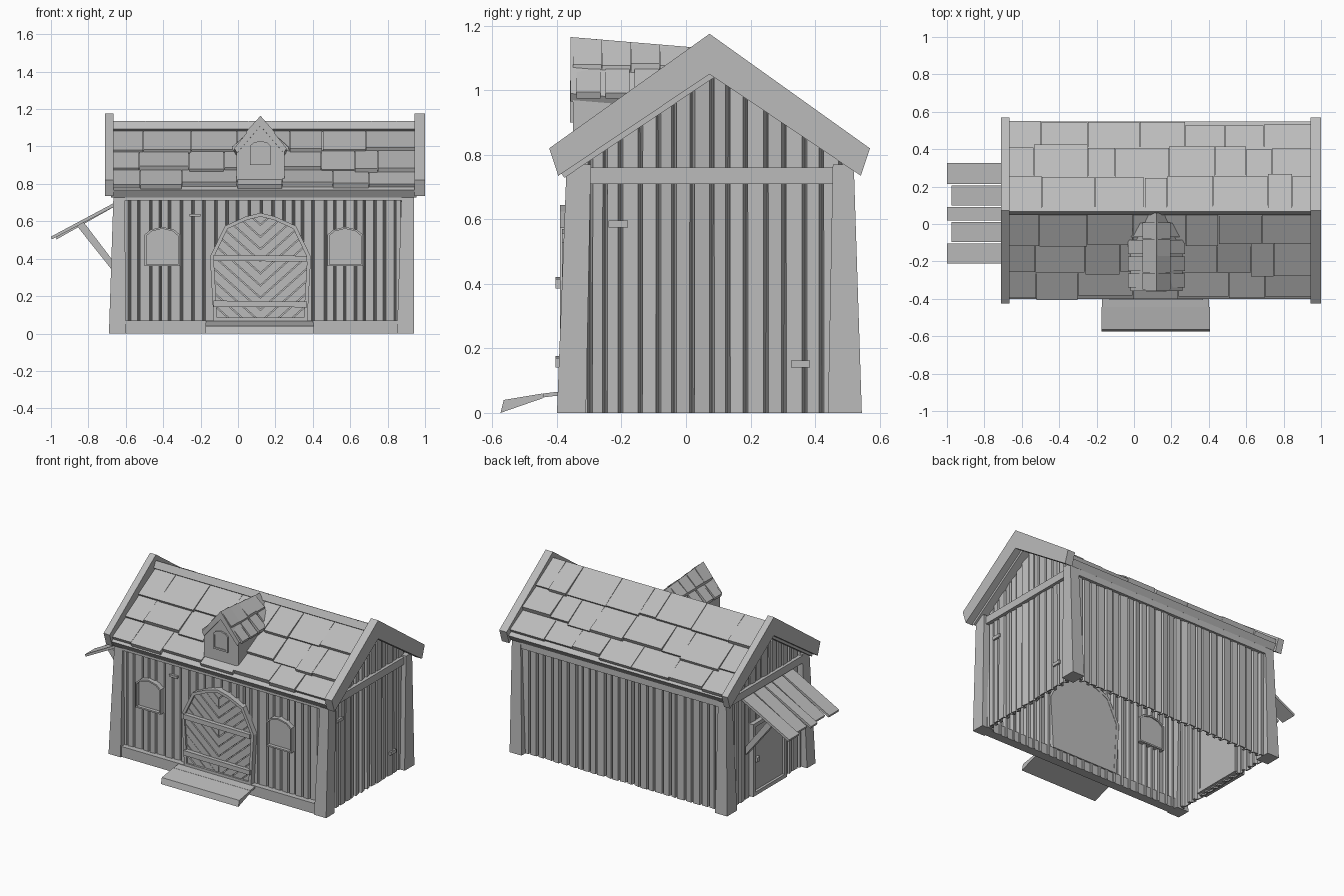
import bpy, bmesh, random
from mathutils import Vector

random.seed(4)
if "Cube" in bpy.data.objects:
    bpy.data.objects.remove(bpy.data.objects["Cube"])

GREY = (0.5, 0.5, 0.5, 1)
grey = bpy.data.materials.new("weathered_grey")
grey.use_nodes = True
grey.diffuse_color = GREY
grey.node_tree.nodes["Principled BSDF"].inputs["Base Color"].default_value = GREY

RIDGE_Y, MID = 0.073, 0.12


def finish(name, bm):
    bmesh.ops.recalc_face_normals(bm, faces=bm.faces)
    mesh = bpy.data.meshes.new(name)
    bm.to_mesh(mesh)
    bm.free()
    mesh.materials.append(grey)
    ob = bpy.data.objects.new(name, mesh)
    bpy.context.collection.objects.link(ob)
    return ob


def add_prism(bm, pts, axis, lo, hi, drop=0.0):
    """Extrude a (x,z) outline along y, or a (y,z) outline along x."""
    def put(p, d):
        return (p[0], d, p[1]) if axis == "y" else (d, p[0], p[1])
    a = [bm.verts.new(put(p, lo)) for p in pts]
    b = [bm.verts.new(put((p[0], p[1] - drop), hi)) for p in pts]
    bm.faces.new(a)
    bm.faces.new(b[::-1])
    for i in range(len(pts)):
        j = (i + 1) % len(pts)
        bm.faces.new((a[i], b[i], b[j], a[j]))


def prism(name, pts, axis, lo, hi, drop=0.0):
    bm = bmesh.new()
    add_prism(bm, pts, axis, lo, hi, drop)
    return finish(name, bm)


def rect(u0, u1, z0, z1):
    return [(u0, z0), (u1, z0), (u1, z1), (u0, z1)]


def ring(name, outer, inner, axis, lo, hi):
    bm = bmesh.new()
    for i in range(len(outer)):
        j = (i + 1) % len(outer)
        add_prism(bm, [outer[i], outer[j], inner[j], inner[i]], axis, lo, hi)
    return finish(name, bm)


def shrink(pts, t):
    us, zs = [p[0] for p in pts], [p[1] for p in pts]
    cu, cz = (min(us) + max(us)) / 2, (min(zs) + max(zs)) / 2
    fu, fz = 1 - 2 * t / (max(us) - min(us)), 1 - 2 * t / (max(zs) - min(zs))
    return [(cu + (u - cu) * fu, cz + (z - cz) * fz) for u, z in pts]


def arch(cx, z0, half, height):
    right = [(1, 0), (1, 0.8), (0.66, 0.93), (0, 1)]
    pts = right + [(-u, v) for u, v in right[2::-1]]
    return [(cx + u * half, z0 + v * height) for u, v in pts]


def clip(poly, region):
    """Keep the part of a polygon inside a convex counter-clockwise region."""
    for k in range(len(region)):
        a, b = Vector(region[k]), Vector(region[(k + 1) % len(region)])
        dist = lambda p: (b.x - a.x) * (p[1] - a.y) - (b.y - a.y) * (p[0] - a.x)
        out = []
        for i in range(len(poly)):
            p, q = poly[i - 1], poly[i]
            dp, dq = dist(p), dist(q)
            if dp * dq < 0:
                out.append(tuple(Vector(p).lerp(Vector(q), dp / (dp - dq))))
            if dq >= 0:
                out.append(q)
        poly = out
        if len(poly) < 3:
            return []
    return poly


def board_wall(name, u0, u1, place, top):
    """Slightly twisted upright boards with recessed gaps, as one folded sheet."""
    prof, u = [], u0
    while u < u1 - 0.03:
        w = random.uniform(0.025, 0.045)
        near, far = random.uniform(0, 0.008), random.uniform(0, 0.012)
        prof += [(u, near), (u + w, far), (u + w + 0.008, 0.028), (u + w + 0.016, 0.028)]
        u += w + 0.021
    bm = bmesh.new()
    cols = []
    for u, d in prof:
        x, y = place(min(u, u1), d)
        cols.append([bm.verts.new((x, y, z)) for z in (0, top(u))])
    for (a, b), (c, d) in zip(cols, cols[1:]):
        bm.faces.new((a, c, d, b))
    ob = finish(name, bm)
    mod = ob.modifiers.new("thickness", "SOLIDIFY")
    mod.thickness, mod.offset = 0.01, 0


# Walls
gable = lambda y: 1.07 - 0.7 * abs(y - RIDGE_Y)
level = lambda u: 0.77
board_wall("front_wall", -0.62, 0.88, lambda u, d: (u, -0.355 + d), level)
board_wall("back_wall", -0.62, 0.88, lambda u, d: (u, 0.505 - d), level)
board_wall("right_wall", -0.34, 0.49, lambda u, d: (-0.645 + d, u), gable)
board_wall("left_wall", -0.34, 0.49, lambda u, d: (0.905 - d, u), gable)

# Tapered corner posts
for side, xb, xt in (("right", (-0.69, -0.6), (-0.665, -0.605)), ("left", (0.85, 0.94), (0.875, 0.94))):
    for end, yb, yt in (("front", (-0.4, -0.31), (-0.37, -0.295)), ("back", (0.44, 0.545), (0.455, 0.52))):
        bm = bmesh.new()
        add_prism(bm, rect(*xb, 0, 0.77), "y", *yb)
        for v in bm.verts:
            if v.co.z > 0.5:
                v.co.x = xt[xb.index(min(xb, key=lambda q: abs(q - v.co.x)))]
                v.co.y = yt[yb.index(min(yb, key=lambda q: abs(q - v.co.y)))]
        finish(f"{end}_{side}_post", bm)

# Beams
prism("front_sill", rect(-0.62, 0.87, 0, 0.07), "y", -0.39, -0.33)
prism("front_top_beam", rect(-0.65, 0.89, 0.71, 0.76), "y", -0.37, -0.33)
prism("back_top_beam", rect(-0.65, 0.89, 0.71, 0.76), "y", 0.48, 0.52)
prism("left_gable_beam", rect(-0.35, 0.5, 0.71, 0.76), "x", 0.87, 0.925)
prism("right_gable_beam", rect(-0.35, 0.5, 0.71, 0.76), "x", -0.665, -0.61)

# Roof slabs with rows of uneven shingles; the back slope stands above the front one
for name, s, top, slope, start in (("front", -1, 1.085, 0.67, 0.0), ("back", 1, 1.13, 0.72, -0.005)):
    def at(h, dz):
        return (RIDGE_Y + s * h, top - slope * h + dz)
    prism(name + "_roof_slab", [at(start, 0), at(0.475, 0), at(0.45, -0.055), at(start - 0.02, -0.055)],
          "x", -0.68, 0.955)
    bm = bmesh.new()
    for h0, h1 in ((start + 0.005, 0.18), (0.165, 0.34), (0.325, 0.465)):
        x = -0.67
        while x < 0.95:
            end = x + random.uniform(0.12, 0.3)
            end = 0.95 if end > 0.87 else end
            low, t = h1 + random.uniform(-0.012, 0.015), random.uniform(0.018, 0.036)
            add_prism(bm, [at(h0, 0.006), at(low, t), at(low - 0.015, -0.012), at(h0, -0.02)], "x", x, end - 0.003)
            x = end
    finish(name + "_shingles", bm)

# Gable trim boards
half = [(0.497, 0.82), (0.469, 0.735)]
trim = ([(RIDGE_Y, 1.175)] + [(RIDGE_Y - h, z) for h, z in half] + [(RIDGE_Y, 1.05)]
        + [(RIDGE_Y + h, z) for h, z in half[::-1]])
prism("right_gable_trim", trim, "x", -0.71, -0.665)
prism("left_gable_trim", trim, "x", 0.945, 1.0)

# Dormer
prism("dormer_body", [(-0.008, 0.81), (0.248, 0.81), (0.248, 0.98), (MID, 1.12), (-0.008, 0.98)],
      "y", -0.35, -0.02)
for name, s in (("right", -1), ("left", 1)):
    flank = lambda a, z: (MID + s * a, z)
    prism(f"dormer_{name}_roof", [flank(0, 1.165), flank(0.14, 0.99), flank(0.125, 0.965), flank(0, 1.11)],
          "y", -0.358, 0.06, 0.035)
    bm = bmesh.new()
    for i, y in enumerate((-0.35, -0.26, -0.17, -0.08)):
        t = random.uniform(0.006, 0.014)
        add_prism(bm, [flank(0.005, 1.158 - i * 0.008), flank(0.075, 1.07 + t), flank(0.075, 1.05), flank(0.01, 1.13)],
                  "y", y, y + 0.088)
        add_prism(bm, [flank(0.06, 1.08), flank(0.152, 0.985 + t), flank(0.145, 0.975), flank(0.06, 1.06)],
                  "y", y + 0.01, y + 0.085)
    finish(f"dormer_{name}_shingles", bm)
pane = arch(MID, 0.9, 0.055, 0.13)
ring("dormer_window_frame", pane, shrink(pane, 0.012), "y", -0.36, -0.34)
prism("dormer_window_pane", shrink(pane, 0.01), "y", -0.354, -0.34)

# Front windows
for name, cx in (("right", -0.405), ("left", 0.573)):
    pane = arch(cx, 0.36, 0.095, 0.21)
    ring(name + "_window_frame", pane, shrink(pane, 0.01), "y", -0.385, -0.315)
    prism(name + "_window_pane", shrink(pane, 0.008), "y", -0.362, -0.322)

# Main door with chevron planks
side = [(0.25, 0.065), (0.27, 0.41), (0.19, 0.575), (0.08, 0.625)]
door = [(MID + a, z) for a, z in side] + [(MID, 0.645)] + [(MID - a, z) for a, z in side[::-1]]
leaf = shrink(door, 0.02)
ring("door_frame", door, leaf, "y", -0.39, -0.32)
prism("door_backing", leaf, "y", -0.365, -0.322)
bm = bmesh.new()
for s in (-1, 1):
    for k in range(-4, 10):
        z = 0.065 * k
        plank = [(MID, z), (MID + s * 0.27, z + 0.24), (MID + s * 0.27, z + 0.298), (MID, z + 0.058)]
        plank = clip(plank, leaf)
        if plank:
            add_prism(bm, plank, "y", -0.375 - random.uniform(0, 0.006), -0.36)
finish("door_planks", bm)
for name, z in (("upper", 0.385), ("lower", 0.14)):
    prism(f"door_{name}_bar", [(-0.13, z + 0.003), (0.37, z), (0.368, z + 0.03), (-0.13, z + 0.036)],
          "y", -0.405, -0.37)

# Entrance ramp
prism("ramp_front_plank", [(-0.575, 0), (-0.48, 0.033), (-0.445, 0.045), (-0.445, 0.06), (-0.565, 0.04)],
      "x", -0.175, 0.405)
prism("ramp_back_plank", [(-0.443, 0.048), (-0.385, 0.055), (-0.385, 0.067), (-0.443, 0.06)], "x", -0.172, 0.402)

# Side door, canopy planks and struts
opening = rect(-0.12, 0.24, 0.01, 0.5)
ring("side_door_frame", opening, shrink(opening, 0.025), "x", -0.672, -0.6)
prism("side_door_panel", shrink(opening, 0.02), "x", -0.655, -0.605)
prism("side_door_handle", rect(0.17, 0.2, 0.23, 0.26), "x", -0.675, -0.65)
for i, (y0, y1) in enumerate(((-0.21, -0.105), (-0.095, 0.01), (0.02, 0.09), (0.1, 0.205), (0.215, 0.325))):
    out = -0.995 + 0.025 * (i in (1, 3))
    prism(f"canopy_plank_{i + 1}", [(-0.64, 0.69), (out, 0.503), (out - 0.005, 0.518), (-0.64, 0.71)], "y", y0, y1)
for name, y in (("front", -0.17), ("back", 0.25)):
    prism(f"canopy_{name}_strut", [(-0.865, 0.58), (-0.65, 0.31), (-0.65, 0.365), (-0.825, 0.595)], "y", y, y + 0.04)

# Small patches nailed on the walls
prism("front_wall_patch", rect(-0.26, -0.2, 0.625, 0.64), "y", -0.367, -0.34)
for i, (y, z) in enumerate(((-0.24, 0.575), (0.325, 0.14))):
    prism(f"left_wall_patch_{i + 1}", rect(y, y + 0.06, z, z + 0.022), "x", 0.88, 0.917)
